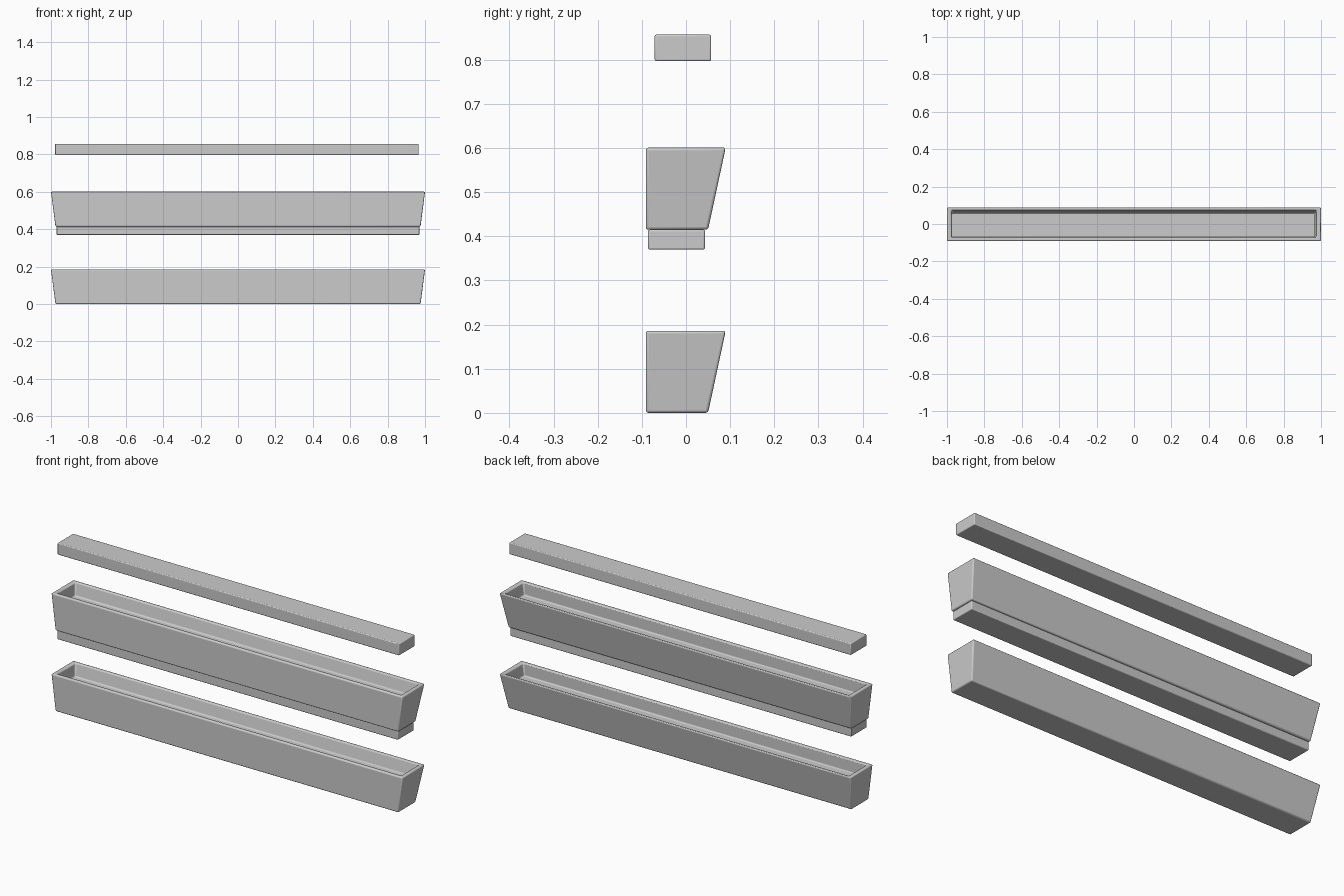
import bpy, bmesh

if "Cube" in bpy.data.objects:
    bpy.data.objects.remove(bpy.data.objects["Cube"])


def finish(name, bm, bevel):
    bmesh.ops.recalc_face_normals(bm, faces=bm.faces)
    me = bpy.data.meshes.new(name)
    bm.to_mesh(me)
    bm.free()
    ob = bpy.data.objects.new(name, me)
    bpy.context.collection.objects.link(ob)
    mod = ob.modifiers.new("rounded_edges", 'BEVEL')
    mod.width = bevel
    mod.segments = 3
    mod.limit_method = 'ANGLE'
    bpy.context.view_layer.objects.active = ob
    ob.select_set(True)
    bpy.ops.object.shade_smooth_by_angle()
    ob.select_set(False)
    return ob


def rings(name, levels, bevel):
    """Skin rectangular rings (x0, x1, y0, y1, z) and cap both ends."""
    bm = bmesh.new()
    loops = [[bm.verts.new(p) for p in ((x0, y0, z), (x1, y0, z), (x1, y1, z), (x0, y1, z))]
             for x0, x1, y0, y1, z in levels]
    for a, b in zip(loops, loops[1:]):
        for i in range(4):
            j = (i + 1) % 4
            bm.faces.new((a[i], a[j], b[j], b[i]))
    bm.faces.new(loops[0])
    bm.faces.new(loops[-1])
    return finish(name, bm, bevel)


def planter(name, z):
    # sloped outer walls, flat rim, recessed floor
    h = 0.186
    return rings(name, [(-0.976, 0.976, -0.091, 0.05, z),
                        (-1.0, 1.0, -0.091, 0.09, z + h),
                        (-0.977, 0.977, -0.071, 0.074, z + h),
                        (-0.969, 0.969, -0.071, 0.06, z + h - 0.065)], 0.006)


def slab(name, x0, x1, y0, y1, z0, z1):
    return rings(name, [(x0, x1, y0, y1, z0), (x0, x1, y0, y1, z1)], 0.004)


# two identical troughs
planter("lower_planter", 0.0)
planter("upper_planter", 0.415)

# base under the upper trough, and the loose filling slab above
slab("planter_base", -0.97, 0.97, -0.086, 0.043, 0.37, 0.415)
slab("soil_slab", -0.978, 0.966, -0.071, 0.057, 0.797, 0.857)
